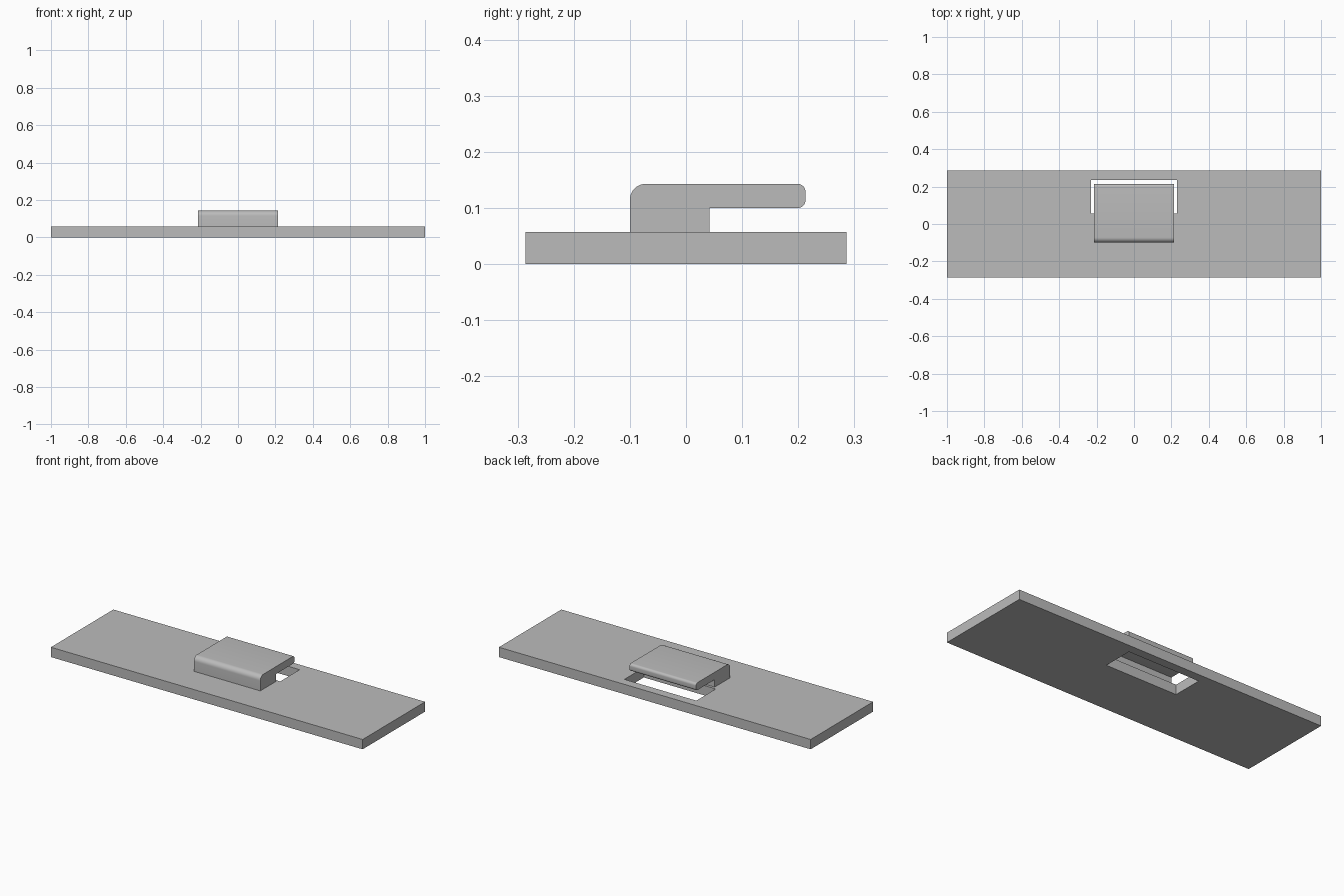
import bpy
import bmesh
import math

if "Cube" in bpy.data.objects:
    bpy.data.objects.remove(bpy.data.objects["Cube"], do_unlink=True)

PLATE_TOP = 0.057
HOOK_TOP = 0.143

grey = bpy.data.materials.new("plain_grey")
grey.use_nodes = True
colour = (0.5, 0.5, 0.5, 1)
grey.diffuse_color = colour
grey.node_tree.nodes["Principled BSDF"].inputs["Base Color"].default_value = colour


def finish(name, bm):
    bmesh.ops.recalc_face_normals(bm, faces=bm.faces)
    mesh = bpy.data.meshes.new(name)
    bm.to_mesh(mesh)
    bm.free()
    mesh.materials.append(grey)
    obj = bpy.data.objects.new(name, mesh)
    bpy.context.collection.objects.link(obj)
    return obj


def box(name, low, high):
    bm = bmesh.new()
    bmesh.ops.create_cube(bm, size=1)
    for v in bm.verts:
        v.co = [l + (c + 0.5) * (h - l) for c, l, h in zip(v.co, low, high)]
    return finish(name, bm)


def arc(y, z, radius, start, steps=8):
    """Quarter circle in the side profile, running clockwise."""
    angles = [math.radians(start - 90 * i / steps) for i in range(steps + 1)]
    return [(y + radius * math.cos(a), z + radius * math.sin(a)) for a in angles]


# Base plate with a rectangular slot below the hook
plate = box("base_plate", (-1, -0.286, 0), (1, 0.286, PLATE_TOP))
cutter = box("slot_cutter", (-0.231, 0.057, -0.1), (0.231, 0.235, 0.2))
cutter.hide_render = True
cutter.hide_viewport = True
slot = plate.modifiers.new("slot", "BOOLEAN")
slot.operation = "DIFFERENCE"
slot.solver = "EXACT"
slot.object = cutter

# Hook: upright block and overhanging tongue, extruded across the width
profile = [(-0.1, PLATE_TOP)]
profile += arc(-0.072, HOOK_TOP - 0.028, 0.028, 180)
profile += arc(0.199, HOOK_TOP - 0.014, 0.014, 90)
profile += arc(0.199, 0.114, 0.014, 0)
profile += [(0.042, 0.1), (0.042, PLATE_TOP)]
bm = bmesh.new()
side = bm.faces.new([bm.verts.new((-0.213, y, z)) for y, z in profile])
grown = bmesh.ops.extrude_face_region(bm, geom=[side], use_keep_orig=True)
for v in grown["geom"]:
    if isinstance(v, bmesh.types.BMVert):
        v.co.x = 0.213
hook = finish("hook", bm)

# Smooth only the rounded edges
bpy.ops.object.select_all(action="DESELECT")
hook.select_set(True)
bpy.context.view_layer.objects.active = hook
bpy.ops.object.shade_smooth_by_angle(angle=math.radians(30))
